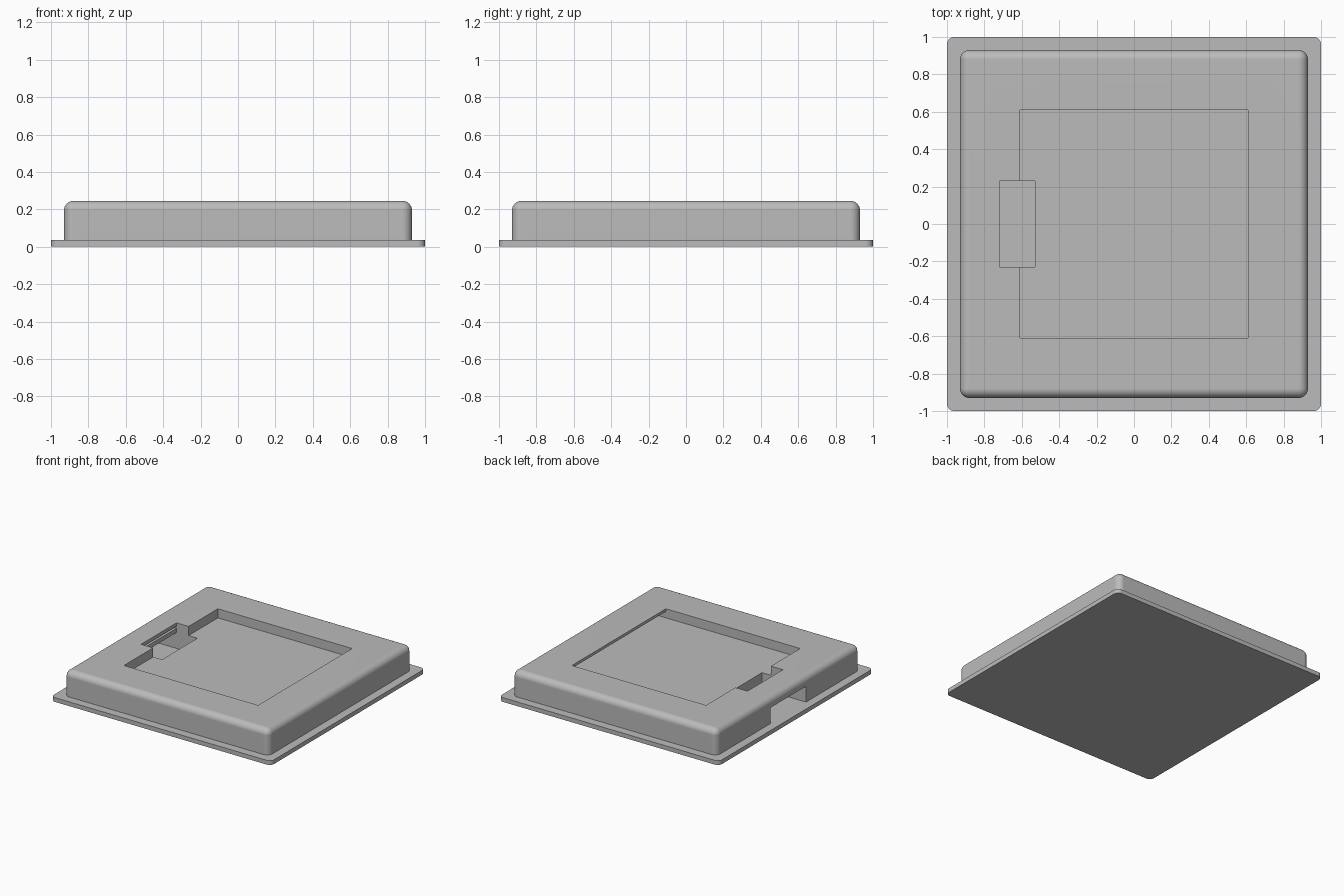
import bpy
import bmesh
from math import radians

cube = bpy.data.objects.get("Cube")
if cube:
    bpy.data.objects.remove(cube, do_unlink=True)

# Single grey plastic
grey = bpy.data.materials.new("grey_plastic")
grey.use_nodes = True
colour = (0.5, 0.5, 0.5, 1)
grey.diffuse_color = colour
grey.node_tree.nodes["Principled BSDF"].inputs["Base Color"].default_value = colour


def block(name, low, high, radius=0, round_top=False):
    """Box between two corners, with rounded upright edges and optional top rim."""
    bm = bmesh.new()
    bmesh.ops.create_cube(bm, size=1)
    for v in bm.verts:
        for i in range(3):
            v.co[i] = low[i] if v.co[i] < 0 else high[i]
    if radius:
        def rounded(e):
            a, b = e.verts
            upright = abs(a.co.z - b.co.z) > 0.001
            on_top = min(a.co.z, b.co.z) > high[2] - 0.001
            return upright or (round_top and on_top)
        bmesh.ops.bevel(bm, geom=[e for e in bm.edges if rounded(e)],
                        offset=radius, segments=8, profile=0.5, affect='EDGES')
    mesh = bpy.data.meshes.new(name)
    bm.to_mesh(mesh)
    bm.free()
    mesh.materials.append(grey)
    obj = bpy.data.objects.new(name, mesh)
    bpy.context.collection.objects.link(obj)
    return obj


def activate(obj):
    bpy.ops.object.select_all(action='DESELECT')
    obj.select_set(True)
    bpy.context.view_layer.objects.active = obj


def carve(obj, low, high):
    """Cut a box-shaped hole and discard the cutter."""
    cutter = block("cutter", low, high)
    cutter.hide_render = True
    mod = obj.modifiers.new("cut", 'BOOLEAN')
    mod.operation = 'DIFFERENCE'
    mod.solver = 'EXACT'
    mod.object = cutter
    activate(obj)
    bpy.ops.object.modifier_apply(modifier=mod.name)
    bpy.data.objects.remove(cutter, do_unlink=True)


plate_top, top, floor = 0.035, 0.245, 0.17
inner, slot = 0.61, 0.23

# Base flange and raised housing
base = block("base_flange", (-1, -1, 0), (1, 1, plate_top), 0.04)
body = block("housing", (-0.93, -0.93, plate_top), (0.93, 0.93, top), 0.05, True)

# Square recess, with a groove under its +x lip
carve(body, (-inner, -inner, floor), (inner, inner, 0.3))
carve(body, (inner - 0.05, -inner, floor), (0.81, inner, 0.222))

# Deep pocket, and the side tunnel that opens into it
carve(body, (-0.72, -slot, 0.02), (-0.53, slot, 0.3))
carve(body, (-1.1, -slot, 0.02), (-0.6, slot, 0.165))

# Latch groove in the pocket wall
carve(body, (-0.76, -slot, 0.2), (-0.7, slot, 0.217))

for obj in (base, body):
    activate(obj)
    bpy.ops.object.shade_smooth_by_angle(angle=radians(30))
    weighted = obj.modifiers.new("even_normals", 'WEIGHTED_NORMAL')
    weighted.keep_sharp = True
